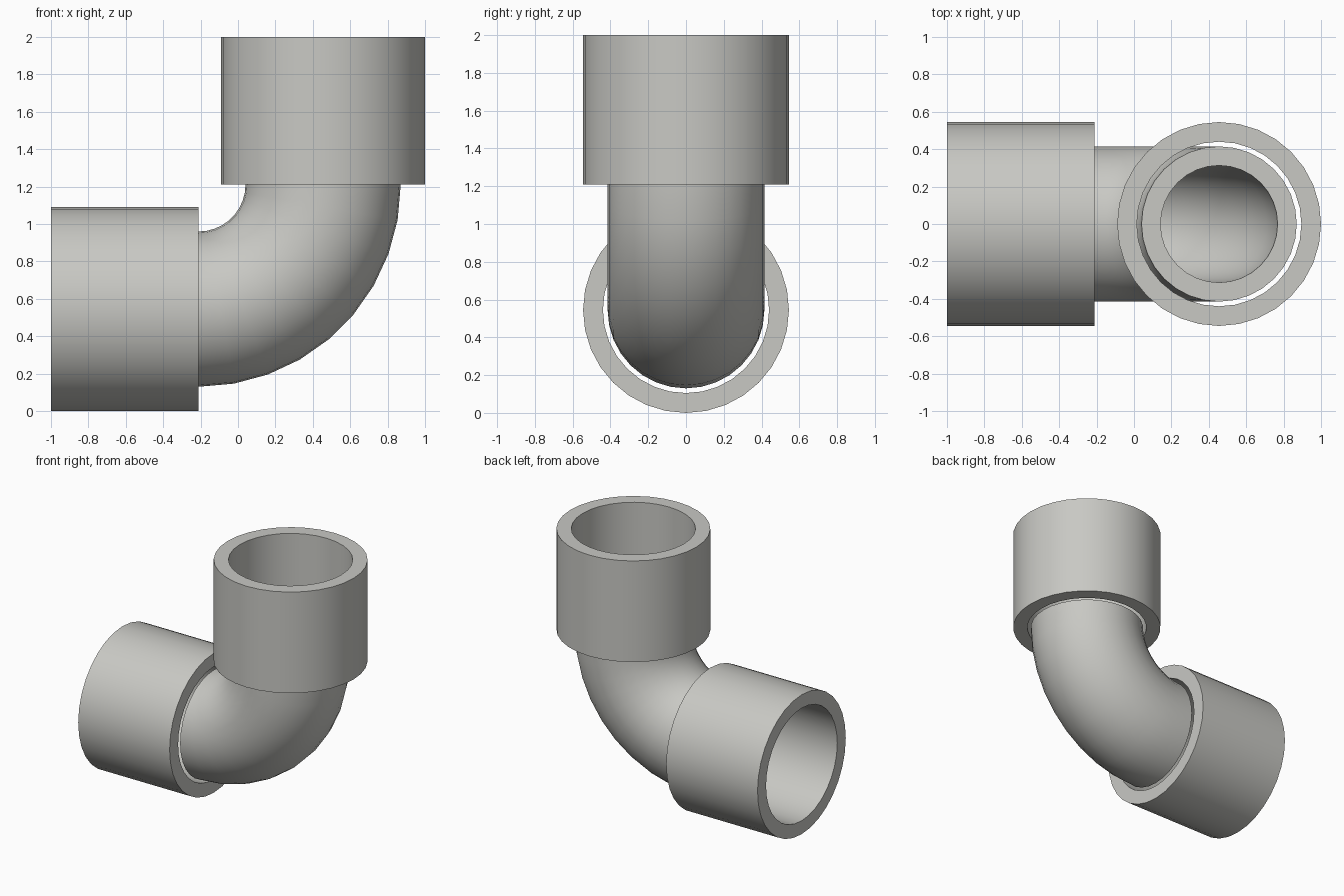
import bpy, bmesh
from math import cos, sin, pi, radians
from mathutils import Vector, Matrix

cube = bpy.data.objects.get("Cube")
if cube:
    bpy.data.objects.remove(cube, do_unlink=True)

SIDES = 32
BEND_STEPS = 9
SOCKET_OUTER, SOCKET_INNER = 0.545, 0.44
PIPE_OUTER, PIPE_INNER = 0.415, 0.313
MOUTH = 0.79                                  # socket length
BEND = 0.665                                  # centreline radius of the elbow
PIVOT = Vector((-0.21, 0, 1.21))              # centre of the bend

grey = bpy.data.materials.new("light grey plastic")
grey.use_nodes = True
colour = (0.58, 0.58, 0.55, 1)
grey.diffuse_color = colour
grey.node_tree.nodes["Principled BSDF"].inputs["Base Color"].default_value = colour


def tube(name, stations, outer, inner):
    """Hollow tube through (centre, in-plane axis) stations; rings lie in that axis and y."""
    bm = bmesh.new()

    def ring(centre, axis, radius):
        return [bm.verts.new(centre + radius * (axis * cos(a) + Vector((0, 1, 0)) * sin(a)))
                for a in (2 * pi * i / SIDES for i in range(SIDES))]

    # Outer wall forwards, inner wall backwards, then close the loop
    loops = [ring(c, u, outer) for c, u in stations]
    loops += [ring(c, u, inner) for c, u in reversed(stations)]
    for a, b in zip(loops, loops[1:] + loops[:1]):
        for i in range(SIDES):
            j = (i + 1) % SIDES
            bm.faces.new((a[i], a[j], b[j], b[i]))
    bmesh.ops.recalc_face_normals(bm, faces=bm.faces)
    mesh = bpy.data.meshes.new(name)
    bm.to_mesh(mesh)
    bm.free()
    mesh.materials.append(grey)
    obj = bpy.data.objects.new(name, mesh)
    bpy.context.collection.objects.link(obj)
    bpy.ops.object.select_all(action='DESELECT')
    obj.select_set(True)
    bpy.context.view_layer.objects.active = obj
    bpy.ops.object.shade_smooth_by_angle(angle=radians(35))
    return obj


# Curved pipe: quarter turn from the side socket to the upper socket
bend = []
for k in range(BEND_STEPS + 1):
    out = Matrix.Rotation(-pi / 2 * k / BEND_STEPS, 3, 'Y') @ Vector((0, 0, -1))
    bend.append((PIVOT + BEND * out, out))
tube("elbow_pipe", bend, PIPE_OUTER, PIPE_INNER)

# Sockets: straight sleeves continuing from each end of the bend
for name, (centre, axis), direction in (
        ("side_socket", bend[0], Vector((-1, 0, 0))),
        ("upper_socket", bend[-1], Vector((0, 0, 1)))):
    tube(name, [(centre, axis), (centre + direction * MOUTH, axis)],
         SOCKET_OUTER, SOCKET_INNER)
